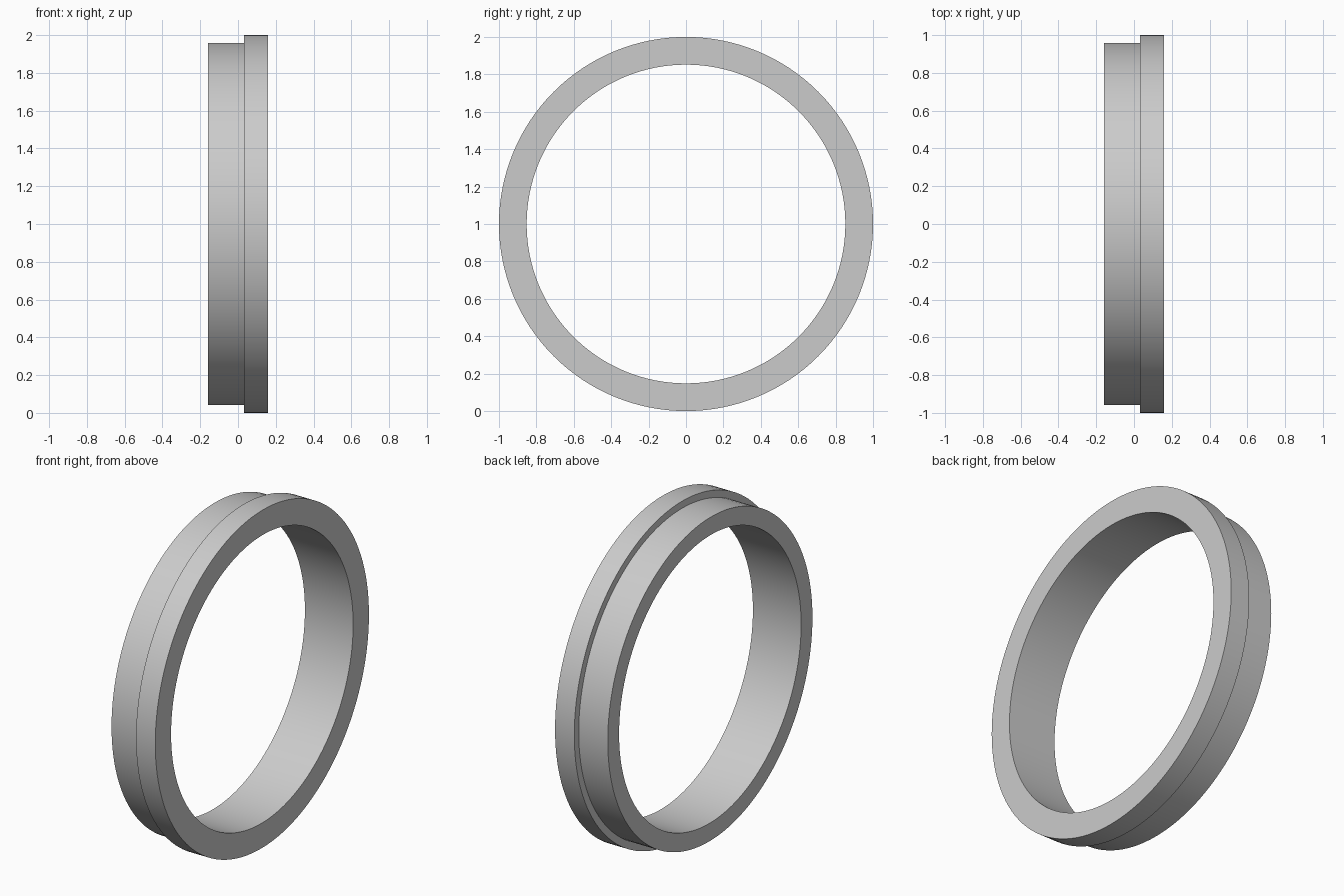
import bpy
import bmesh
import math
from mathutils import Vector

cube = bpy.data.objects.get("Cube")
if cube:
    bpy.data.objects.remove(cube, do_unlink=True)

# Plain grey finish
grey = bpy.data.materials.new("light_grey")
grey.use_nodes = True
colour = (0.6, 0.6, 0.6, 1.0)
grey.diffuse_color = colour
grey.node_tree.nodes["Principled BSDF"].inputs["Base Color"].default_value = colour

# Ring dimensions
SEGMENTS = 128
BORE, BODY, FLANGE = 0.852, 0.958, 1.0
LEFT, STEP, RIGHT = -0.158, 0.032, 0.158

# Stepped cross-section as (x, radius), revolved around the x axis
profile = [(LEFT, BORE), (LEFT, BODY), (STEP, BODY),
           (STEP, FLANGE), (RIGHT, FLANGE), (RIGHT, BORE)]

bm = bmesh.new()
verts = [bm.verts.new((x, 0, r)) for x, r in profile]
edges = [bm.edges.new((verts[i - 1], verts[i])) for i in range(len(verts))]
bmesh.ops.spin(bm, geom=verts + edges, cent=Vector(), axis=(1, 0, 0),
               angle=math.tau, steps=SEGMENTS, use_merge=True)
bmesh.ops.remove_doubles(bm, verts=bm.verts, dist=0.0001)
bmesh.ops.recalc_face_normals(bm, faces=bm.faces)

mesh = bpy.data.meshes.new("stepped_ring")
bm.to_mesh(mesh)
bm.free()
mesh.materials.append(grey)

ring = bpy.data.objects.new("stepped_ring", mesh)
ring.location.z = FLANGE
bpy.context.collection.objects.link(ring)

# Round walls smooth, rims sharp
bpy.ops.object.select_all(action="DESELECT")
ring.select_set(True)
bpy.context.view_layer.objects.active = ring
bpy.ops.object.shade_smooth_by_angle(angle=math.radians(30))
